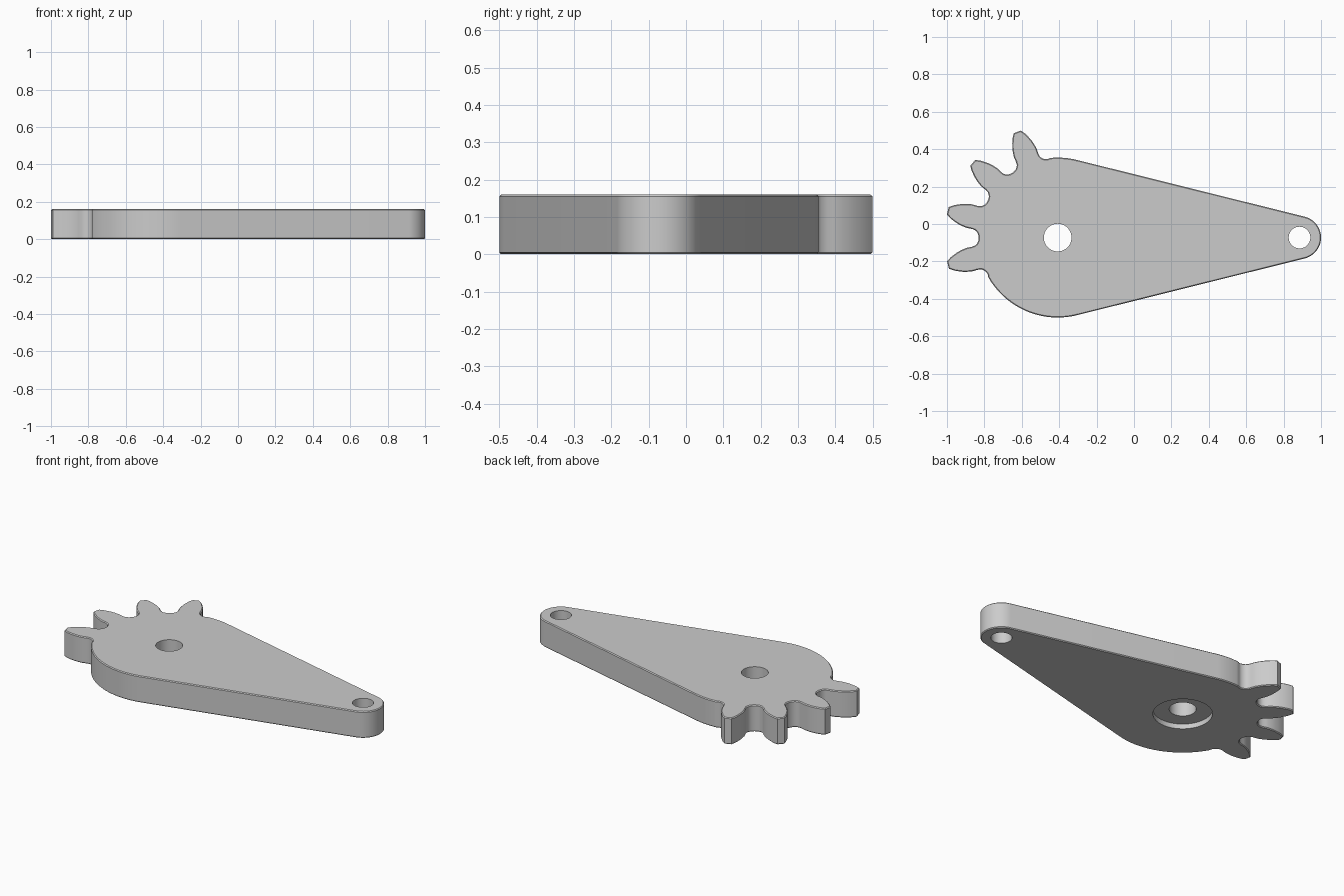
import bpy, bmesh, math
from mathutils import Vector

if "Cube" in bpy.data.objects:
    bpy.data.objects.remove(bpy.data.objects["Cube"])

HUB, HUB_R = Vector((-0.408, -0.0725)), 0.4275
END, END_R = Vector((0.885, -0.0725)), 0.115
THICK, EDGE = 0.16, 0.005
PITCH = 360 / 13

grey = bpy.data.materials.new("light grey")
grey.diffuse_color = (0.6, 0.6, 0.6, 1)
grey.use_nodes = True
grey.node_tree.nodes["Principled BSDF"].inputs["Base Color"].default_value = grey.diffuse_color


def polar(c, r, deg):
    a = math.radians(deg)
    return c + Vector((math.cos(a), math.sin(a))) * r


def arc(c, r, a0, a1, n):
    return [polar(c, r, a0 + (a1 - a0) * i / n) for i in range(n + 1)]


# Half of one tooth gap: (radius along the gap centre line, half width)
GAP = [(0.4225, 0), (0.4235, 0.013), (0.428, 0.025), (0.434, 0.034),
       (0.443, 0.042), (0.46, 0.048), (0.476, 0.051), (0.492, 0.055),
       (0.519, 0.067), (0.535, 0.076), (0.551, 0.087), (0.573, 0.104), (0.592, 0.125)]


def flank(deg, side):
    pts = []
    for u, h in GAP:
        pts.append(polar(HUB, math.hypot(u, h), deg + side * math.degrees(math.atan2(h, u))))
    return pts


# Outline: lever sides and round ends, then four gear teeth
tangent = math.degrees(math.acos((HUB_R - END_R) / (END.x - HUB.x)))
first = 97.1
last = first + 4 * PITCH
outline = arc(HUB, HUB_R, last + 1.5 - 360, -tangent, 32)
outline += arc(END, END_R, -tangent, tangent, 28)
outline += arc(HUB, HUB_R, tangent, first - 1.5, 10)
for k in range(4):
    outline += flank(first + k * PITCH, 1)
    rise = flank(first + (k + 1) * PITCH, -1)[::-1]
    outline += rise if k == 3 else rise[:-1]

# Plate with slightly softened rims
bm = bmesh.new()
face = bm.faces.new([bm.verts.new((p.x, p.y, EDGE)) for p in outline])
side = bmesh.ops.extrude_face_region(bm, geom=[face])
top = next(g for g in side["geom"] if isinstance(g, bmesh.types.BMFace))
for v in top.verts:
    v.co.z = THICK - EDGE
bmesh.ops.recalc_face_normals(bm, faces=bm.faces)
for cap in [f for f in bm.faces if abs(f.normal.z) > 0.9]:
    z = THICK if cap.normal.z > 0 else 0
    bmesh.ops.inset_region(bm, faces=[cap], thickness=EDGE, use_even_offset=True)
    for v in cap.verts:
        v.co.z = z
mesh = bpy.data.meshes.new("gear_lever")
bm.to_mesh(mesh)
bm.free()
lever = bpy.data.objects.new("gear_lever", mesh)
bpy.context.collection.objects.link(lever)
mesh.materials.append(grey)


def cut(name, centre, radius, z0, z1):
    bpy.ops.mesh.primitive_cylinder_add(vertices=48, radius=radius, depth=z1 - z0,
                                        location=(centre.x, centre.y, (z0 + z1) / 2))
    cutter = bpy.context.object
    cutter.name = name
    cutter.hide_render = True
    cutter.data.materials.append(grey)
    mod = lever.modifiers.new(name, 'BOOLEAN')
    mod.operation, mod.solver, mod.object = 'DIFFERENCE', 'EXACT', cutter
    bpy.context.view_layer.objects.active = lever
    bpy.ops.object.modifier_apply(modifier=name)
    bpy.data.objects.remove(cutter)


# Pivot hole, pin hole and the shallow recess underneath the pivot
cut("pivot_hole", HUB, 0.074, -0.1, 0.3)
cut("pin_hole", END, 0.058, -0.1, 0.3)
cut("pivot_recess", HUB, 0.163, -0.1, 0.03)

bpy.ops.object.select_all(action='DESELECT')
lever.select_set(True)
bpy.context.view_layer.objects.active = lever
bpy.ops.object.shade_smooth_by_angle(angle=math.radians(30))
